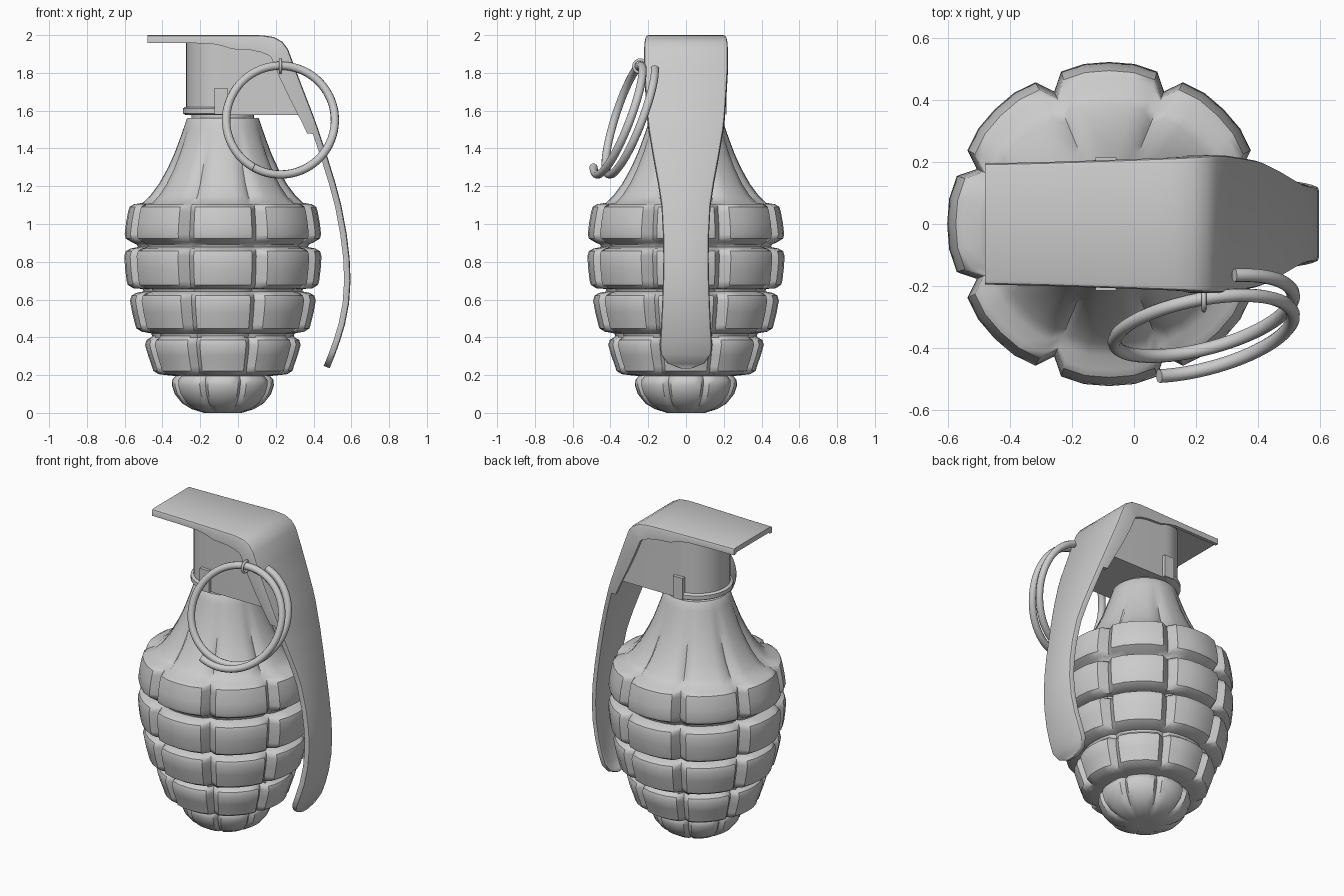
import bpy, bmesh, math
from mathutils import Vector

if "Cube" in bpy.data.objects:
    bpy.data.objects.remove(bpy.data.objects["Cube"])

CX = -0.08  # axis of the body


def finish(name, bm, angle=35):
    bmesh.ops.recalc_face_normals(bm, faces=bm.faces)
    me = bpy.data.meshes.new(name)
    bm.to_mesh(me)
    bm.free()
    ob = bpy.data.objects.new(name, me)
    bpy.context.collection.objects.link(ob)
    bpy.ops.object.select_all(action='DESELECT')
    ob.select_set(True)
    bpy.context.view_layer.objects.active = ob
    bpy.ops.object.shade_smooth_by_angle(angle=math.radians(angle))
    return ob


def loft(name, rings, angle=35):
    """Skin a list of equal-length closed rings and cap both ends."""
    bm = bmesh.new()
    rows = [[bm.verts.new(p) for p in r] for r in rings]
    n = len(rows[0])
    for a, b in zip(rows, rows[1:]):
        for i in range(n):
            j = (i + 1) % n
            bm.faces.new((a[i], a[j], b[j], b[i]))
    bm.faces.new(rows[0])
    bm.faces.new(rows[-1])
    return finish(name, bm, angle)


def tube(name, pts, r, cyclic=False):
    cu = bpy.data.curves.new(name, 'CURVE')
    cu.dimensions = '3D'
    cu.bevel_depth = r
    cu.bevel_resolution = 3
    cu.use_fill_caps = True
    sp = cu.splines.new('POLY')
    sp.points.add(len(pts) - 1)
    for p, co in zip(sp.points, pts):
        p.co = (*co, 1)
    sp.use_cyclic_u = cyclic
    sp.use_smooth = True
    ob = bpy.data.objects.new(name, cu)
    bpy.context.collection.objects.link(ob)
    return ob


# Body: segmented profile (radius, height, notch depth) with eight lobes
profile = [(.06, 0, .03), (.10, .0, .06), (.165, .02, .1), (.215, .05, .11), (.255, .10, .11),
           (.27, .145, .11), (.268, .175, .1), (.25, .195, .07), (.30, .20, .07)]
for z0, z1, r0, r1, groove in [(.205, .40, .375, .412, .375), (.43, .635, .465, .492, .42),
                               (.66, .87, .51, .522, .45), (.905, 1.105, .52, .502, None)]:
    profile += [(r0 - .035, z0, .08), (r0 - .006, z0 + .018, .11), (r0, z0 + .04, .115),
                ((r0 + r1) / 2 + .002, (z0 + z1) / 2, .115),
                (r1, z1 - .04, .115), (r1 - .008, z1 - .014, .11), (r1 - .032, z1, .09)]
    if groove:
        profile += [(groove, z1 + .008, .05), (groove + .005, z1 + .021, .05)]
profile += [(.425, 1.112, .09), (.385, 1.15, .09), (.34, 1.21, .08), (.295, 1.29, .06),
            (.258, 1.37, .045), (.228, 1.45, .03), (.207, 1.51, .015), (.192, 1.555, 0),
            (.186, 1.562, 0)]
lobe = [(-22.5, 1), (-17.5, .12), (-9, 0), (0, 0), (9, 0), (17.5, .12)]
rings = []
for r, z, d in profile:
    ring = []
    for k in range(8):
        for off, f in lobe:
            a = math.radians(45 * k + off)
            q = r * (1 - d * f)
            ring.append((CX + q * math.cos(a), q * math.sin(a), z))
    rings.append(ring)
loft("segmented_body", rings, 42)


# Head housing: rounded at the left, running into a box under the lever
def housing_ring(r, x_end, z):
    arc = [math.radians(90 + 180 * i / 20) for i in range(21)]
    return [(CX + r * math.cos(a), r * math.sin(a), z) for a in arc] + [(x_end, -r, z), (x_end, r, z)]


loft("head_housing", [housing_ring(.195, .355, 1.578), housing_ring(.195, .20, 1.965)])
loft("collar_flange", [housing_ring(r, CX, z) for r, z in
                       [(.20, 1.578), (.212, 1.586), (.212, 1.612), (.20, 1.62)]])
bm = bmesh.new()
bmesh.ops.create_cone(bm, cap_ends=True, segments=32, radius1=.165, radius2=.165, depth=.06)
bmesh.ops.translate(bm, verts=bm.verts, vec=(CX, 0, 1.565))
finish("neck_stub", bm)

# Small upright tabs on both sides of the head
for s, side in ((-1, "front"), (1, "back")):
    bm = bmesh.new()
    bmesh.ops.create_cube(bm, size=1)
    bmesh.ops.scale(bm, verts=bm.verts, vec=(.068, .03, .142))
    bmesh.ops.translate(bm, verts=bm.verts, vec=(-.09, s * .2, 1.65))
    finish(side + "_tab", bm)

# Lever: U-shaped section along a bent path (x, z, half width, skirt depth)
stations = [(-.48, 2.0, .195, .042), (-.30, 2.0, .199, .042), (-.15, 2.0, .204, .044),
            (-.09, 2.0, .206, .055), (-.03, 2.0, .208, .074), (.07, 2.0, .212, .08),
            (.13, 1.999, .214, .09), (.19, 1.99, .217, .10), (.235, 1.965, .22, .10),
            (.265, 1.925, .222, .10), (.304, 1.82, .221, .095), (.35, 1.70, .214, .085),
            (.40, 1.57, .205, .07), (.425, 1.50, .197, .062), (.429, 1.488, .195, .034),
            (.475, 1.35, .172, .034), (.515, 1.22, .148, .034), (.547, 1.10, .13, .034),
            (.575, .95, .122, .034), (.591, .82, .12, .034), (.596, .70, .122, .034),
            (.588, .58, .126, .034), (.567, .47, .131, .034), (.54, .38, .136, .034),
            (.515, .31, .135, .034), (.495, .26, .10, .034), (.485, .236, .04, .034)]
rings = []
for i, (x, z, w, s) in enumerate(stations):
    a, b = stations[max(i - 1, 0)], stations[min(i + 1, len(stations) - 1)]
    t = Vector((b[0] - a[0], 0, b[1] - a[1])).normalized()
    inward = Vector((t.z, 0, -t.x))
    th, c = .032, .014
    half = [(w - c, 0), (w - c * .3, c * .3), (w, c), (w, s), (w - .022, s), (w - .026, th)]
    sec = half + [(-y, d) for y, d in reversed(half)]
    rings.append([Vector((x, y, z)) + inward * d for y, d in sec])
loft("lever", rings, 40)

# Split pull ring: one and a half coils, tilted away from the head
coil = []
for i in range(101):
    deg = 240 + 550 * i / 100
    a = math.radians(deg)
    y = -.376 + .058 * math.cos(a) + .098 * math.sin(a) + .0647 * (deg - 240) / 360
    coil.append((.225 + .288 * math.cos(a), y, 1.55 + .288 * math.sin(a)))
tube("pull_ring", coil, .022)

# Pin with its eyelet around the ring
eye = [(.225, -.243 + .034 * math.cos(math.tau * i / 24), 1.835 + .034 * math.sin(math.tau * i / 24))
       for i in range(24)]
tube("pin_eyelet", eye, .008, True)
tube("pin", [(.225, -.215, 1.825), (.225, .2, 1.825)], .01)
